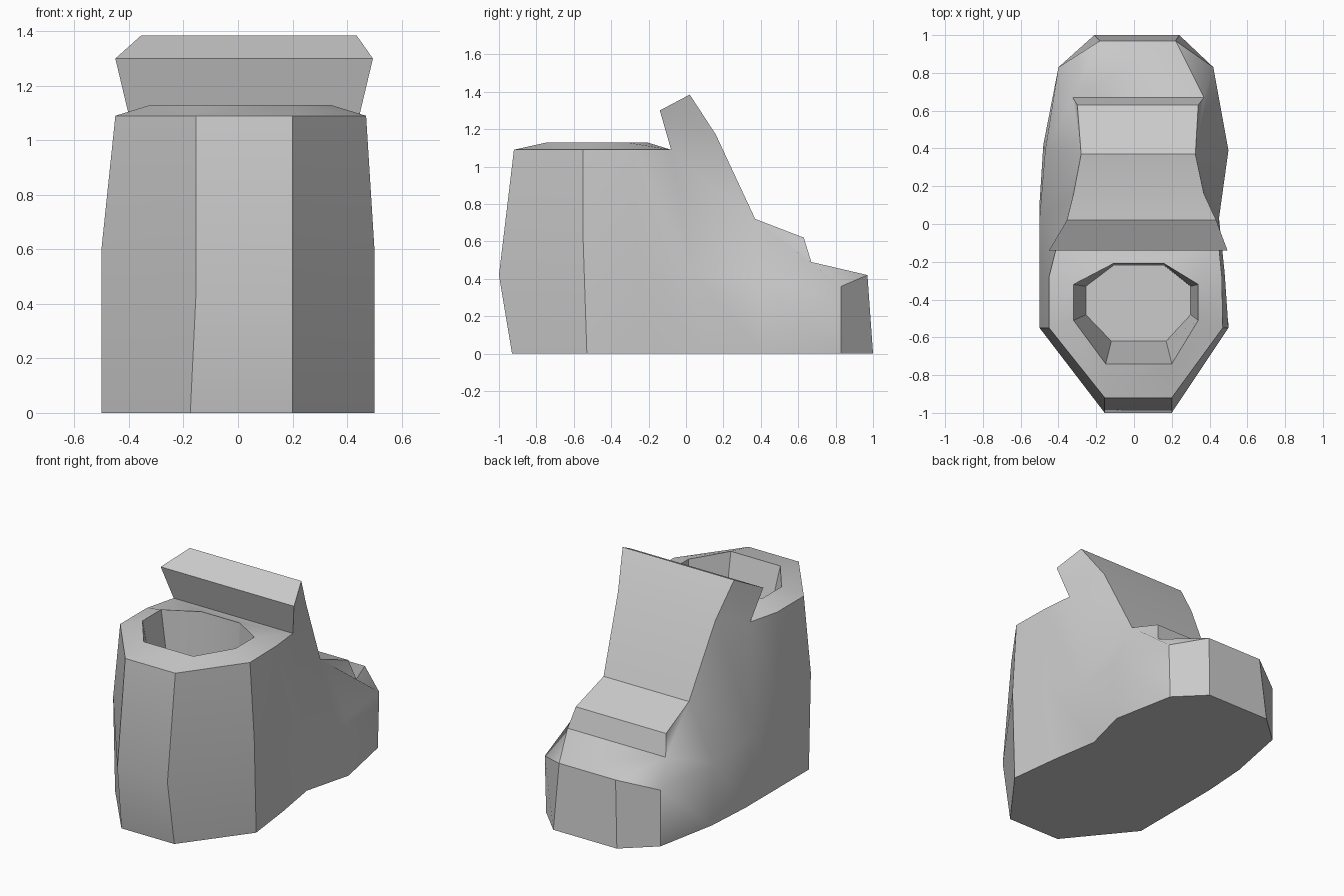
import bpy, bmesh, math

# Remove the default cube
cube = bpy.data.objects.get("Cube")
if cube:
    bpy.data.objects.remove(cube, do_unlink=True)


def make_material(name, colour):
    mat = bpy.data.materials.new(name)
    mat.use_nodes = True
    mat.diffuse_color = colour
    mat.node_tree.nodes["Principled BSDF"].inputs["Base Color"].default_value = colour
    return mat


grey = make_material("plain grey", (0.6, 0.6, 0.6, 1))
bm = bmesh.new()


def pair(left, right, y, z):
    """A mirrored pair of points at one station: left of picture, right of picture."""
    return bm.verts.new((left, y, z)), bm.verts.new((right, y, z))


def side(*pairs):
    """The same face on both flanks."""
    bm.faces.new([p[0] for p in pairs])
    bm.faces.new([p[1] for p in reversed(pairs)])


def across(lower, upper):
    """A face that spans the width between two pairs."""
    bm.faces.new((lower[0], lower[1], upper[1], upper[0]))


def flank(lower, upper):
    """A run of quads along both flanks between two rows of pairs."""
    for i in range(len(lower) - 1):
        side(lower[i], lower[i + 1], upper[i + 1], upper[i])


# Sole outline, from heel to toe
sole = [pair(-.175, .2, -.93, 0), pair(-.5, .5, -.53, 0), pair(-.5, .46, -.2, 0),
        pair(-.5, .41, .11, 0), pair(-.48, .49, .42, 0), pair(-.4, .41, .83, 0),
        pair(-.21, .24, 1, 0)]

# Widest line of the foot, from heel to toe
waist = [pair(-.155, .2, -1, .42), pair(-.5, .5, -.55, .61), pair(-.5, .48, -.26, .55),
         pair(-.5, .45, .03, .43), pair(-.47, .5, .39, .38), pair(-.4, .42, .83, .36),
         pair(-.18, .22, .97, .42)]

# Collar edge, from heel to the foot of the tongue
collar = [pair(-.155, .2, -.92, 1.09), pair(-.45, .47, -.55, 1.09),
          pair(-.45, .465, -.28, 1.09), pair(-.4, .445, -.08, 1.09)]

# Tongue, from its overhanging lip down to the instep step
lip = pair(-.45, .495, -.14, 1.3)
crest = pair(-.355, .435, .02, 1.385)
shin = pair(-.32, .37, .16, 1.17)
instep = pair(-.28, .325, .37, .72)
step_top = pair(-.3, .34, .63, .62)
step_foot = pair(-.325, .37, .67, .49)

# Opening rim and the floor inside it
rim = [pair(-.15, .2, -.74, 1.13), pair(-.32, .34, -.51, 1.13),
       pair(-.32, .34, -.32, 1.13), pair(-.11, .16, -.21, 1.13)]
floor = [pair(-.12, .17, -.62, .7), pair(-.255, .3, -.48, .7),
         pair(-.255, .3, -.33, .7), pair(-.11, .16, -.22, .7)]

# Flanks of the foot, ankle and collar
flank(sole, waist)
flank(waist[:4], collar)
flank(collar, rim)
flank(rim, floor)

# Flanks of the tongue and the toe cap
ankle, ball, toe_side, toe_tip = waist[3:]
side(collar[3], lip, crest, shin)
side(ankle, collar[3], shin, instep)
side(ankle, instep, ball)
side(ball, instep, step_foot, toe_side)
side(instep, step_top, step_foot)
side(toe_side, step_foot, toe_tip)

# Faces that span the width: heel, toe, tongue and opening
for chain in ([sole[0], waist[0], collar[0], rim[0], floor[0]],
              [floor[3], rim[3], collar[3], lip, crest, shin, instep,
               step_top, step_foot, toe_tip, sole[-1]]):
    for lower, upper in zip(chain, chain[1:]):
        across(lower, upper)

# Flat sole and inner floor
for ring in (sole, floor):
    bm.faces.new([p[0] for p in ring] + [p[1] for p in reversed(ring)])

bmesh.ops.recalc_face_normals(bm, faces=bm.faces)
mesh = bpy.data.meshes.new("boot")
bm.to_mesh(mesh)
bm.free()
mesh.materials.append(grey)
boot = bpy.data.objects.new("boot", mesh)
bpy.context.collection.objects.link(boot)

# Smooth shading that keeps the hard edges
bpy.context.view_layer.objects.active = boot
boot.select_set(True)
bpy.ops.object.shade_smooth_by_angle(angle=math.radians(32))
